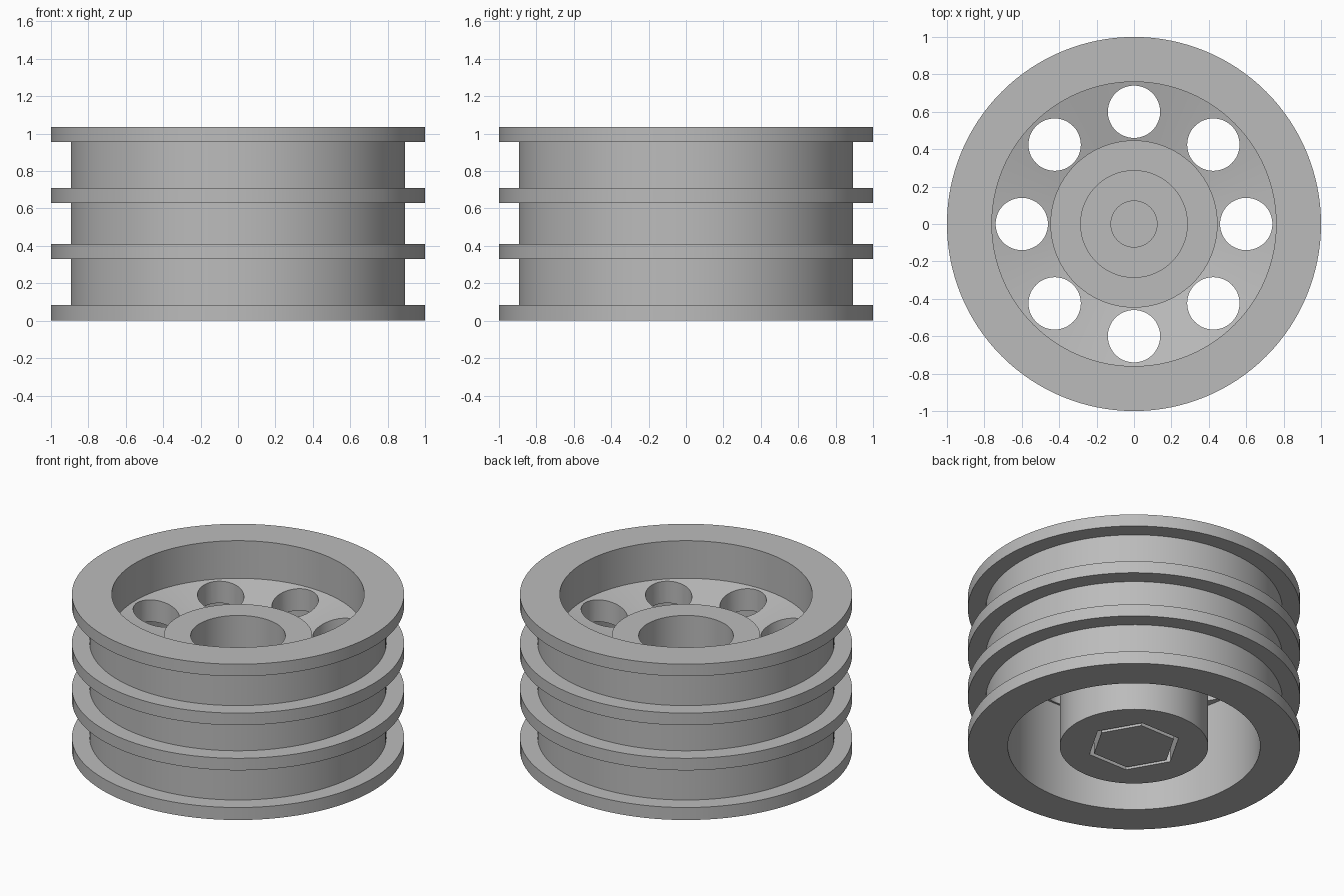
import bpy
import bmesh
import math
from mathutils import Matrix

cube = bpy.data.objects.get("Cube")
if cube:
    bpy.data.objects.remove(cube, do_unlink=True)

SEGMENTS = 128

grey = bpy.data.materials.new("plain_grey")
grey.use_nodes = True
grey.diffuse_color = (0.5, 0.5, 0.5, 1)
grey.node_tree.nodes["Principled BSDF"].inputs["Base Color"].default_value = (0.5, 0.5, 0.5, 1)


def add_object(name, bm):
    bmesh.ops.recalc_face_normals(bm, faces=bm.faces)
    mesh = bpy.data.meshes.new(name)
    bm.to_mesh(mesh)
    bm.free()
    mesh.materials.append(grey)
    obj = bpy.data.objects.new(name, mesh)
    bpy.context.collection.objects.link(obj)
    return obj


def lathe(name, profile):
    """Revolve (radius, height) points, both ends on the axis, around z."""
    bm = bmesh.new()
    verts = [bm.verts.new((r, 0, z)) for r, z in profile]
    edges = [bm.edges.new(pair) for pair in zip(verts, verts[1:])]
    bmesh.ops.spin(bm, geom=verts + edges, cent=(0, 0, 0), axis=(0, 0, 1),
                   angle=math.tau, steps=SEGMENTS, use_duplicate=False)
    bmesh.ops.remove_doubles(bm, verts=bm.verts, dist=0.0001)
    return add_object(name, bm)


def add_prism(bm, sides, radius, bottom, top, x=0, y=0, turn=0):
    place = Matrix.Translation((x, y, (bottom + top) / 2)) @ Matrix.Rotation(turn, 4, "Z")
    bmesh.ops.create_cone(bm, cap_ends=True, segments=sides, radius1=radius,
                          radius2=radius, depth=top - bottom, matrix=place)


def cut(target, cutter):
    """Subtract the cutter from the target and discard it."""
    cutter.hide_render = True
    mod = target.modifiers.new("cut", "BOOLEAN")
    mod.operation = "DIFFERENCE"
    mod.solver = "EXACT"
    mod.object = cutter
    graph = bpy.context.evaluated_depsgraph_get()
    result = bpy.data.meshes.new_from_object(target.evaluated_get(graph))
    target.modifiers.clear()
    target.data = result
    bpy.data.objects.remove(cutter, do_unlink=True)


# Main radii and heights
RIM, GROOVE, INNER, HUB, POCKET, BOLT = 1.0, 0.893, 0.76, 0.447, 0.285, 0.123
HEIGHT, HUB_TOP = 1.035, 0.76
FLANGES = [(0, 0.083), (0.33, 0.41), (0.63, 0.71), (0.955, HEIGHT)]

# Wheel body: hub underside, dished web underside, flanged rim, web top, hub pocket
profile = [(0, 0), (HUB, 0), (HUB, 0.56), (INNER, 0.64), (INNER, 0)]
for i, (low, high) in enumerate(FLANGES):
    if i > 0:
        profile.append((GROOVE, low))
    profile += [(RIM, low), (RIM, high)]
    if i < len(FLANGES) - 1:
        profile.append((GROOVE, high))
profile += [(INNER, HEIGHT), (INNER, 0.785), (HUB, 0.705), (HUB, HUB_TOP),
            (POCKET, HUB_TOP), (POCKET, 0.4), (BOLT, 0.4), (BOLT, 0.3), (0, 0.3)]
wheel = lathe("grooved_wheel", profile)

# Ring of round holes through the web
bm = bmesh.new()
for i in range(8):
    a = i * math.tau / 8
    add_prism(bm, 48, 0.14, 0.3, 1.0, 0.6 * math.cos(a), 0.6 * math.sin(a))
cut(wheel, add_object("web_hole_cutter", bm))

# Hexagonal socket under the hub, filled by a loose plug
bm = bmesh.new()
add_prism(bm, 6, 0.285, -0.1, 0.25, turn=math.radians(30))
cut(wheel, add_object("socket_cutter", bm))
bm = bmesh.new()
add_prism(bm, 6, 0.255, 0, 0.26, turn=math.radians(30))
add_object("hex_plug", bm)

# Smooth shading with crisp edges
bpy.ops.object.select_all(action="DESELECT")
wheel.select_set(True)
bpy.context.view_layer.objects.active = wheel
bpy.ops.object.shade_smooth_by_angle(angle=math.radians(30))
